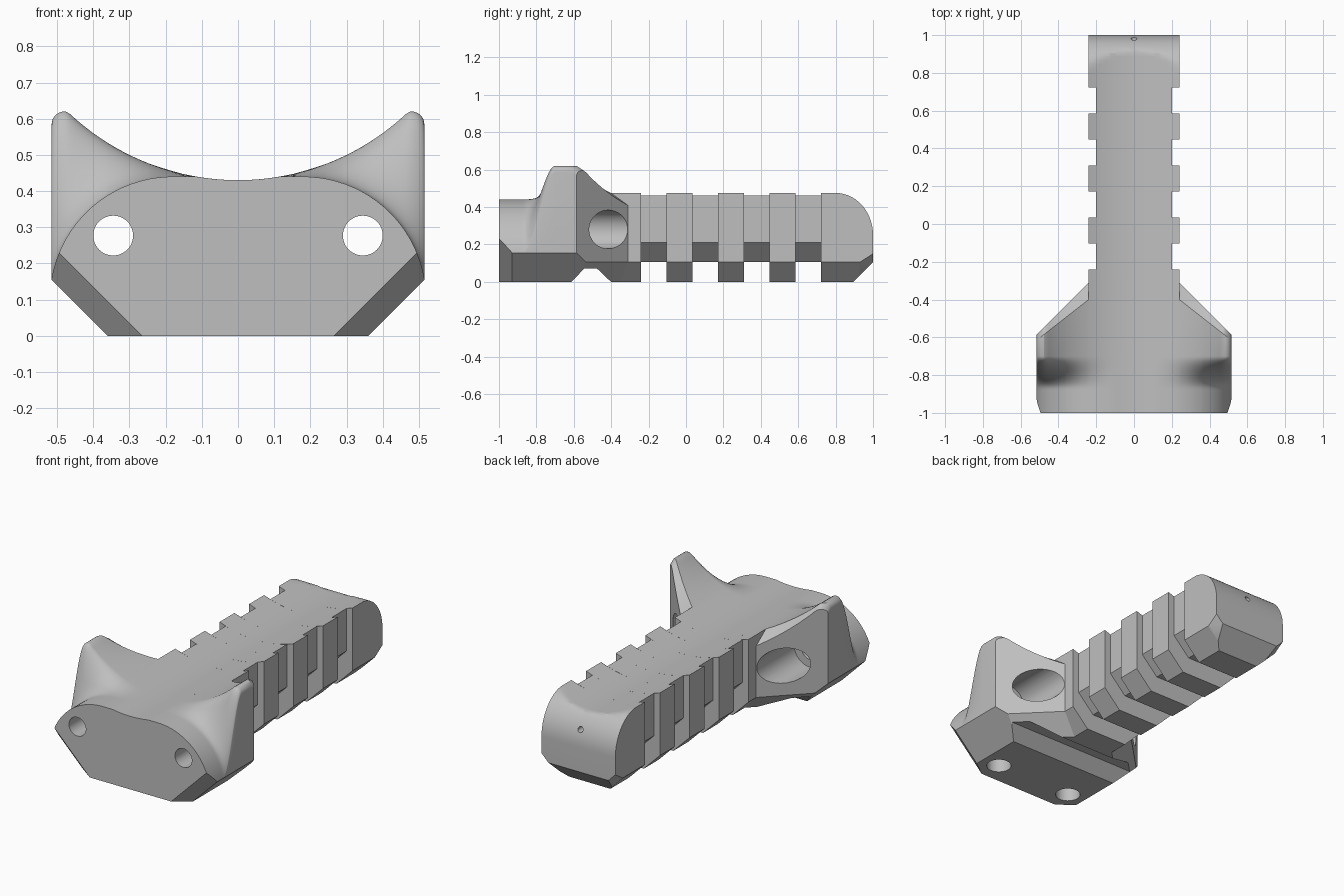
import bpy, bmesh
from math import sqrt, sin, pi
from mathutils import Vector, Matrix

cube = bpy.data.objects.get("Cube")
if cube:
    bpy.data.objects.remove(cube)

grey = bpy.data.materials.new("plain_grey")
grey.use_nodes = True
grey.diffuse_color = (0.52, 0.52, 0.52, 1)
grey.node_tree.nodes["Principled BSDF"].inputs["Base Color"].default_value = grey.diffuse_color

WIDE, NARROW, WING = 0.515, 0.24, -0.07


def make(name, bm):
    bmesh.ops.remove_doubles(bm, verts=bm.verts, dist=0.00005)
    bmesh.ops.recalc_face_normals(bm, faces=bm.faces)
    mesh = bpy.data.meshes.new(name)
    bm.to_mesh(mesh)
    bm.free()
    mesh.materials.append(grey)
    obj = bpy.data.objects.new(name, mesh)
    bpy.context.collection.objects.link(obj)
    return obj


def slice_off(bm, point, normal):
    """Remove everything beyond a plane and close the cut."""
    bmesh.ops.bisect_plane(bm, geom=bm.verts[:] + bm.edges[:] + bm.faces[:], dist=0.00001,
                           plane_co=point, plane_no=Vector(normal).normalized(), clear_outer=True)
    rim = [e for e in bm.edges if e.is_boundary]
    bmesh.ops.holes_fill(bm, edges=rim, sides=0)


def boolean(target, tool, operation):
    mod = target.modifiers.new(operation, 'BOOLEAN')
    mod.operation = operation
    mod.solver = 'EXACT'
    mod.object = tool
    bpy.context.view_layer.objects.active = target
    bpy.ops.object.modifier_apply(modifier=mod.name)
    bpy.data.objects.remove(tool)


def saddle(x):
    """Concave top running the whole length."""
    return 0.43 + 0.68 - sqrt(0.68 ** 2 - x * x)


# Head: height field from the rounded front plate up to the two horns
def head_top(x, y):
    t = min(max((y + 0.87) / 0.17, 0), 1)
    t = t * t * (3 - 2 * t)
    plate = 0.10 + sqrt(0.34 ** 2 - max(x - 0.18, 0) ** 2)
    horn = saddle(x)
    if x > 0.45:
        horn = min(horn, 0.585 + sqrt(max(0.035 ** 2 - (x - 0.48) ** 2, 0)))
    return min(saddle(x), plate + (horn - plate) * t)


half = sorted([WIDE * sin(pi / 2 * i / 28) for i in range(1, 29)] + [NARROW, 0.36])
columns = [-x for x in reversed(half)] + [0] + half
front_rows = [-1] + [-0.88 + 0.18 * i / 16 for i in range(17)]

bm = bmesh.new()
tops, bottoms = [], []
for cx in columns:
    x = abs(cx)
    rear = WING - max(x, NARROW)
    taper = max(x - NARROW, 0) / (WIDE - NARROW)
    ys = front_rows + [rear - 0.09 + 0.06 * taper, rear]
    zs = [head_top(x, y) for y in ys]
    if x >= NARROW:
        zs[-1] -= 0.065 - 0.045 * taper
    tops.append([bm.verts.new((cx, y, z)) for y, z in zip(ys, zs)])
    bottoms.append([bm.verts.new((cx, y, max(0, x - 0.36))) for y in ys])

last = len(front_rows) + 1
for i in range(len(columns) - 1):
    for grid in (tops, bottoms):
        for j in range(last):
            bm.faces.new((grid[i][j], grid[i + 1][j], grid[i + 1][j + 1], grid[i][j + 1]))
    for j in (0, last):
        bm.faces.new((tops[i][j], tops[i + 1][j], bottoms[i + 1][j], bottoms[i][j]))
for i in (0, -1):
    for j in range(last):
        bm.faces.new((tops[i][j], tops[i][j + 1], bottoms[i][j + 1], bottoms[i][j]))
bmesh.ops.recalc_face_normals(bm, faces=bm.faces)

# Head chamfers: front lower corners and the underside of each wing
for s in (1, -1):
    slice_off(bm, (s * 0.265, -1, 0), (s, -1.357, -1))
    slice_off(bm, (s * 0.42, -0.49, 0.105), (s, 1, -1.414))
body = make("grip_body", bm)


# Handle: one cross-section lofted along y, stepping in at each notch
def handle_section(y, notched):
    w, base = (0.2, 0.105) if notched else (NARROW, 0)
    limit = 1.0
    if y > 0.8:
        limit = 0.25 + 0.225 * sqrt(max(0, 1 - ((y - 0.8) / 0.2) ** 2))
    pts = [(-w, base + 0.105), (-w + 0.105, base), (w - 0.105, base), (w, base + 0.105)]
    for i in range(17):
        x = w - 2 * w * i / 16
        pts.append((x, min(saddle(x), limit)))
    return [(x, y, z) for x, z in pts]


stations = [(-0.6, False)]
for k in range(4):
    a = -0.24 + 0.275 * k
    b = a + 0.137
    stations += [(a, False), (a, True), (b, True), (b, False)]
stations += [(0.8 + 0.2 * sin(pi / 2 * i / 14), False) for i in range(15)]

bm = bmesh.new()
rings = [[bm.verts.new(p) for p in handle_section(*st)] for st in stations]
for a, b in zip(rings, rings[1:]):
    for i in range(len(a)):
        k = (i + 1) % len(a)
        bm.faces.new((a[i], a[k], b[k], b[i]))
bm.faces.new(rings[0])
bm.faces.new(rings[-1])
bmesh.ops.recalc_face_normals(bm, faces=bm.faces)
slice_off(bm, (0, 0.895, 0), (0, 1, -1))
for s in (1, -1):
    slice_off(bm, (s * 0.135, 0.93, 0), (s, 0.643, -1))
boolean(body, make("handle", bm), 'UNION')


# Bored holes and the groove under the head
def bore(radius, x, z, y0, y1):
    bm = bmesh.new()
    place = Matrix.Translation((x, (y0 + y1) / 2, z)) @ Matrix.Rotation(pi / 2, 4, 'X')
    bmesh.ops.create_cone(bm, cap_ends=True, segments=48, radius1=radius, radius2=radius,
                          depth=y1 - y0, matrix=place)
    boolean(body, make("bore_cutter", bm), 'DIFFERENCE')


def pocket(radius, x, y, depth):
    bm = bmesh.new()
    bmesh.ops.create_cone(bm, cap_ends=True, segments=48, radius1=radius, radius2=radius,
                          depth=2 * depth, matrix=Matrix.Translation((x, y, 0)))
    boolean(body, make("pocket_cutter", bm), 'DIFFERENCE')


bm = bmesh.new()
profile = [(-0.64, -0.03), (-0.545, 0.07), (-0.475, 0.07), (-0.37, -0.03)]
face = bm.faces.new([bm.verts.new((-0.7, y, z)) for y, z in profile])
side = bmesh.ops.extrude_face_region(bm, geom=[face])["geom"]
bmesh.ops.translate(bm, vec=(1.4, 0, 0), verts=[g for g in side if isinstance(g, bmesh.types.BMVert)])
boolean(body, make("groove_cutter", bm), 'DIFFERENCE')

for s in (1, -1):
    bore(0.055, s * 0.345, 0.277, -1.1, -0.5)
    bore(0.103, s * 0.345, 0.28, -0.66, -0.1)
    pocket(0.068, s * 0.25, -0.87, 0.15)
bore(0.016, 0, 0.345, 0.9, 1.1)

# Smooth curved areas, keep hard edges
bpy.ops.object.select_all(action='DESELECT')
body.select_set(True)
bpy.context.view_layer.objects.active = body
bpy.ops.object.shade_smooth_by_angle(angle=0.5)
